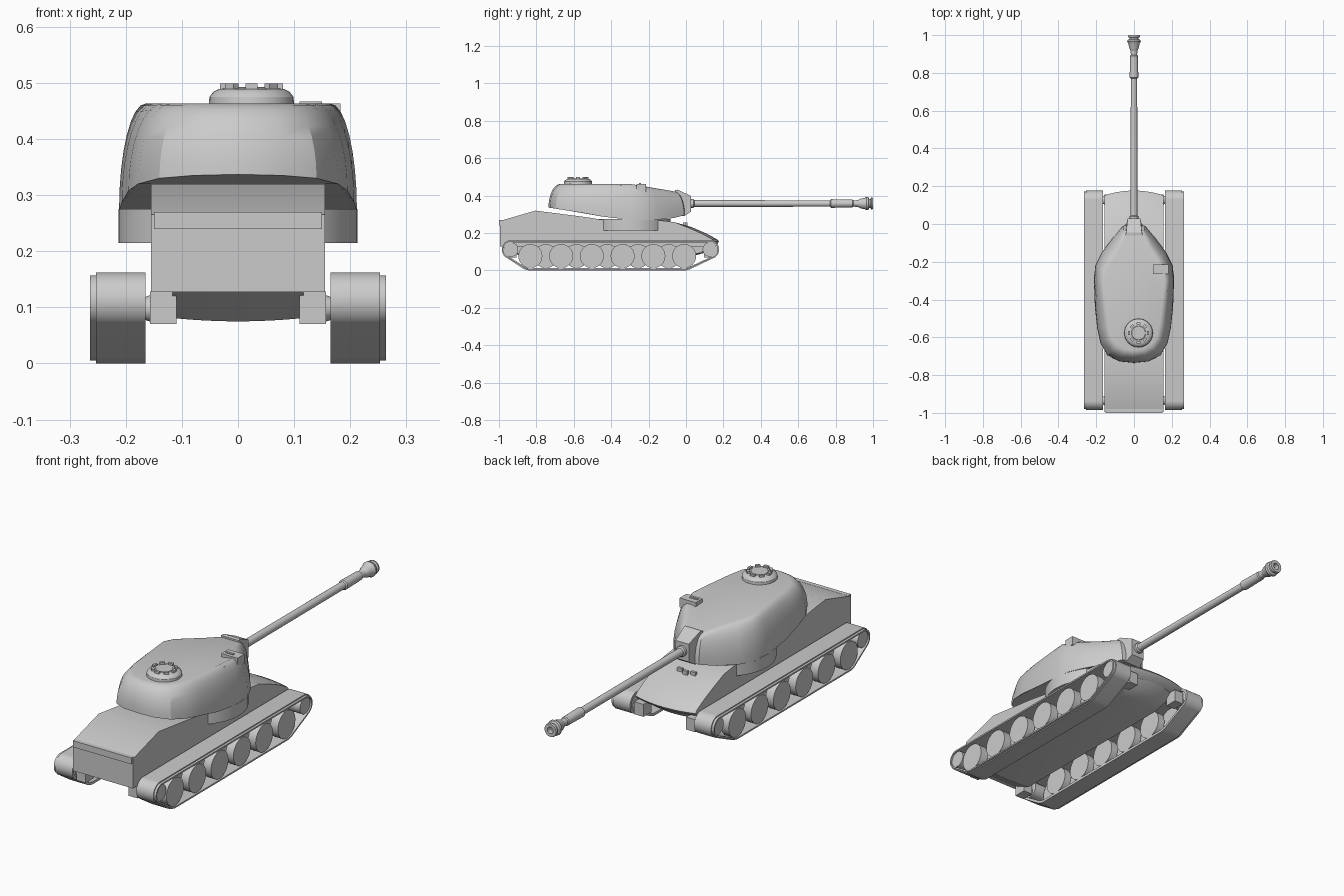
import bpy, bmesh, math
from mathutils import Vector

if "Cube" in bpy.data.objects:
    bpy.data.objects.remove(bpy.data.objects["Cube"])


def build(name, verts, faces, angle=30):
    me = bpy.data.meshes.new(name)
    me.from_pydata([tuple(v) for v in verts], [], faces)
    bm = bmesh.new()
    bm.from_mesh(me)
    bmesh.ops.remove_doubles(bm, verts=bm.verts, dist=1e-5)
    bmesh.ops.recalc_face_normals(bm, faces=bm.faces)
    bm.to_mesh(me)
    bm.free()
    me.shade_smooth()
    me.set_sharp_from_angle(angle=math.radians(angle))
    ob = bpy.data.objects.new(name, me)
    bpy.context.collection.objects.link(ob)
    return ob


def loft(name, rings, caps=True, wrap=False, angle=30):
    n, m = len(rings[0]), len(rings)
    verts = [v for r in rings for v in r]
    faces = []
    for k in range(m if wrap else m - 1):
        a, b = k * n, (k + 1) % m * n
        faces += [(a + i, a + (i + 1) % n, b + (i + 1) % n, b + i) for i in range(n)]
    if caps and not wrap:
        faces += [tuple(range(n)), tuple(range((m - 1) * n, m * n))]
    return build(name, verts, faces, angle)


def lathe(name, profile, origin, axis, seg=24):
    # profile: (distance along axis, radius)
    q = Vector((0, 0, 1)).rotation_difference(Vector(axis))
    o = Vector(origin)
    rings = [[o + q @ Vector((r * math.cos(2 * math.pi * i / seg),
                              r * math.sin(2 * math.pi * i / seg), d))
              for i in range(seg)] for d, r in profile]
    return loft(name, rings)


def box(name, x, y, z, rot=0):
    c = Vector((sum(x) / 2, sum(y) / 2, sum(z) / 2))
    pts = [[(x[0], y[0]), (x[1], y[0]), (x[1], y[1]), (x[0], y[1])]] * 2
    rings = [[(px, py, zz) for px, py in p] for p, zz in zip(pts, z)]
    ob = loft(name, rings)
    for v in ob.data.vertices:
        v.co -= c
    ob.location = c
    ob.rotation_euler.z = rot
    return ob


def hull_part(name, prof, half, bow, sag=0):
    # side profile swept across x, with a curved bow and a slightly sagging belly
    rings = []
    for k in range(13):
        s = k / 6 - 1
        rings.append([(s * half, y - (bow * s * s if y > 0.02 else 0),
                       z + (sag * s * s if z < 0.09 else 0)) for y, z in prof])
    return loft(name, rings, angle=25)


# Hull
hull_part("upper_hull", [(-0.995, 0.127), (-0.995, 0.265), (-0.805, 0.32), (-0.54, 0.286),
                         (-0.44, 0.27), (-0.14, 0.268), (-0.06, 0.258), (0.03, 0.232),
                         (0.11, 0.197), (0.165, 0.167), (0.177, 0.154), (0.165, 0.14),
                         (0.14, 0.127)], 0.155, 0.025)
hull_part("lower_hull", [(-0.985, 0.13), (-0.88, 0.075), (0.03, 0.075), (0.1, 0.095),
                         (0.145, 0.13)], 0.117, 0.02, 0.006)
box("rear_plate", (-0.15, 0.15), (-1.0, -0.98), (0.24, 0.27))
for i in (-1, 0, 1):
    box("driver_periscope", (i * 0.035 - 0.012, i * 0.035 + 0.012),
        (-0.075 + 0.07 - abs(i) * 0.01, 0.008 - abs(i) * 0.01), (0.22, 0.257))

# Running gear
circles = [(-0.935, 0.112, 0.05), (0.127, 0.112, 0.05), (-0.832, 0.077, 0.077), (-0.01, 0.077, 0.077)]


def belt_loop(x, inset):
    pts = []
    for k in range(72):
        a = 2 * math.pi * (k + 0.5) / 72
        c, s = math.cos(a), math.sin(a)
        y, z, r = max(circles, key=lambda w: w[0] * c + w[1] * s + w[2])
        pts.append((x, y + (r - inset) * c, z + (r - inset) * s))
    return pts


for side in (1, -1):
    tag = "right" if side > 0 else "left"
    ax = (side, 0, 0)
    loft(tag + "_track", [belt_loop(side * x, d) for x, d in
                          ((0.165, 0), (0.253, 0), (0.253, 0.005), (0.264, 0.005),
                           (0.264, 0.012), (0.165, 0.012))], wrap=True)
    for i in range(6):
        y = -0.832 + i * 0.1644
        lathe(tag + "_road_wheel", [(0, 0.064), (0.04, 0.064)], (side * 0.218, y, 0.077), ax, 32)
        if i < 5:
            lathe(tag + "_inner_wheel", [(0, 0.064), (0.035, 0.064)],
                  (side * 0.168, y + 0.0822, 0.077), ax, 32)
    for y, z, _ in circles[:2]:
        lathe(tag + "_end_wheel", [(0, 0.038), (0.085, 0.038)], (side * 0.172, y, z), ax, 28)
        lathe(tag + "_axle", [(0, 0.026), (0.025, 0.017), (0.06, 0.017)],
              (side * 0.15, y, 0.098), ax, 16)
        xs = sorted((side * 0.11, side * 0.157))
        box(tag + "_axle_housing", xs, (y - 0.03, y + 0.03), (0.07, 0.128))

# Turret collar
lathe("turret_collar", [(0, 0.213), (0.06, 0.213)], (0, -0.295, 0.215), (0, 0, 1), 64)

# Turret shell: base outline blended to roof outline on a rounded curve
base = [(0, -0.735, 0.337), (0.08, -0.727, 0.335), (0.14, -0.695, 0.33), (0.178, -0.63, 0.32),
        (0.195, -0.55, 0.308), (0.207, -0.44, 0.287), (0.212, -0.3, 0.272), (0.205, -0.22, 0.27),
        (0.17, -0.15, 0.272), (0.11, -0.07, 0.28), (0.06, -0.01, 0.295), (0, 0.0, 0.3)]
roof = [(0, -0.67), (0.05, -0.662), (0.09, -0.64), (0.12, -0.6), (0.135, -0.53), (0.15, -0.42),
        (0.165, -0.3), (0.152, -0.245), (0.12, -0.2), (0.08, -0.14), (0.045, -0.065), (0, -0.05)]
rings = []
for k in range(9):
    a = k / 8 * math.pi / 2
    half = []
    for (bx, by, bz), (tx, ty) in zip(base, roof):
        tz = 0.463 - max(0, ty + 0.3) * 0.17
        f, h = 1 - math.cos(a), math.sin(a)
        half.append((bx + (tx - bx) * f, by + (ty - by) * f, bz + (tz - bz) * h))
    rings.append(half + [(-x, y, z) for x, y, z in half[-2:0:-1]])
loft("turret_shell", rings, angle=28)

# Mantlet and gun
loft("gun_mantlet", [[(-w, y + t, z1), (w, y + t, z1), (w, y, z0), (-w, y, z0)]
                     for y, t, w, z0, z1 in ((-0.06, 0, 0.046, 0.30, 0.43),
                                             (-0.01, -0.035, 0.042, 0.29, 0.432),
                                             (0.028, 0, 0.034, 0.315, 0.398))])
lathe("gun_barrel", [(0, 0.024), (0.04, 0.024), (0.045, 0.018), (0.77, 0.017), (0.775, 0.023),
                     (0.89, 0.021), (0.895, 0.017), (0.93, 0.018)], (0, 0, 0.358), (0, 1, 0))
lathe("muzzle_brake", [(0, 0.017), (0.02, 0.026), (0.04, 0.03), (0.05, 0.036), (0.06, 0.034),
                       (0.064, 0.025), (0.072, 0.025), (0.076, 0.032), (0.085, 0.03),
                       (0.085, 0.015), (0.06, 0.015)], (0, 0.915, 0.358), (0, 1, 0), 16)

# Commander cupola
cx, cy = 0.024, -0.577
lathe("cupola", [(0, 0.076), (0.015, 0.075), (0.024, 0.068), (0.029, 0.058), (0.031, 0.038),
                 (0.033, 0.036)], (cx, cy, 0.46), (0, 0, 1), 32)
for i in range(8):
    a = math.pi / 4 * i
    px, py = cx + 0.05 * math.cos(a), cy + 0.05 * math.sin(a)
    box("cupola_periscope", (px - 0.006, px + 0.006), (py - 0.011, py + 0.011), (0.48, 0.499), a)

# Right side sight housing and round port
box("sight_housing", (0.1, 0.183), (-0.265, -0.215), (0.42, 0.463))
box("sight_slit", (0.11, 0.15), (-0.25, -0.24), (0.455, 0.467))
lathe("side_port", [(0, 0.03), (0.04, 0.03), (0.046, 0.022)], (0.14, -0.345, 0.418),
      Vector((0.9, 0, 0.35)).normalized(), 20)
